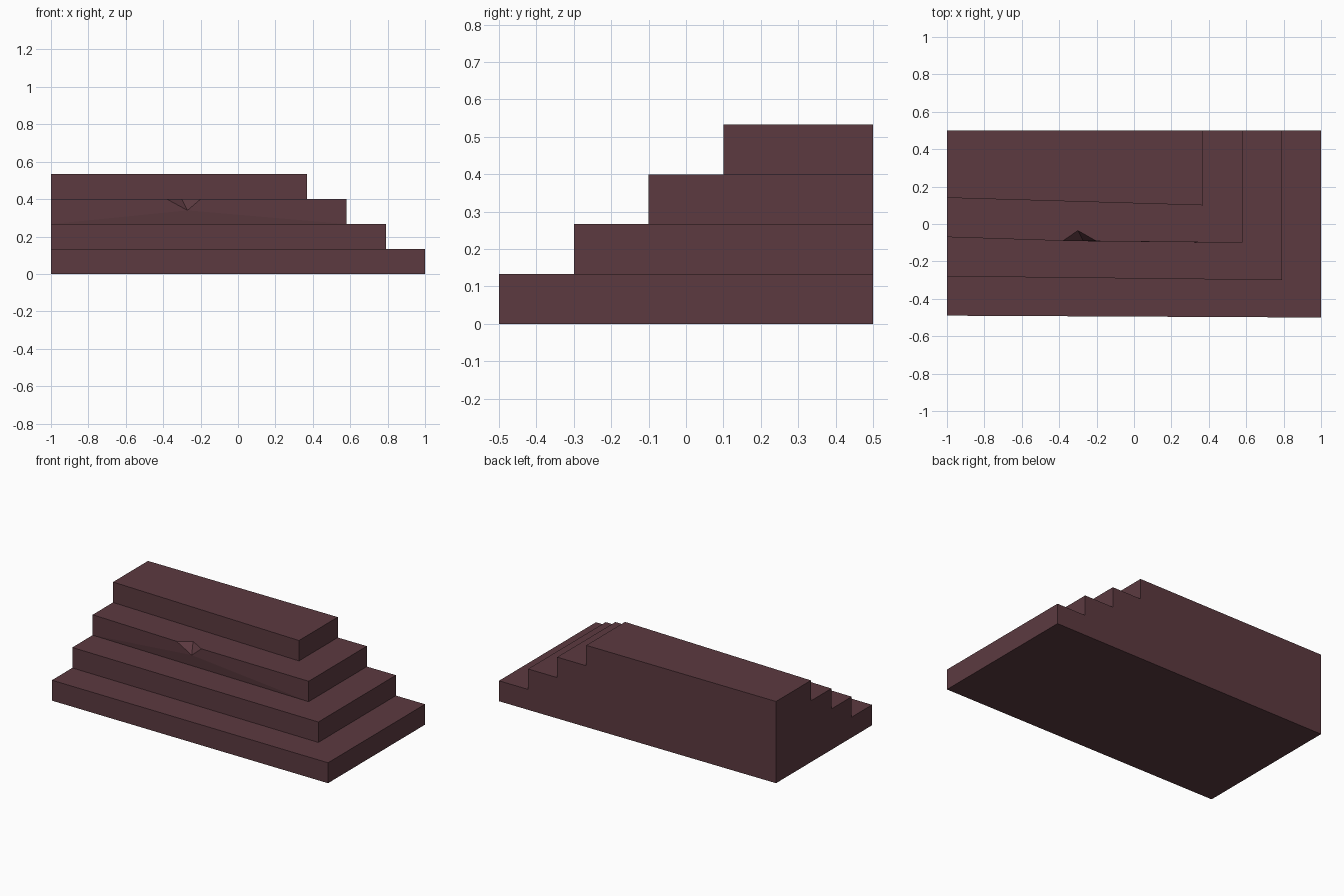
import bpy
import bmesh

cube = bpy.data.objects.get("Cube")
if cube:
    bpy.data.objects.remove(cube)

STONE = (0.107, 0.042, 0.051, 1)
TIERS = 4
RISE = 0.1333
BACK = 0.5

mat = bpy.data.materials.new("dark reddish stone")
mat.use_nodes = True
mat.diffuse_color = STONE
bsdf = mat.node_tree.nodes["Principled BSDF"]
bsdf.inputs["Base Color"].default_value = STONE
bsdf.inputs["Roughness"].default_value = 0.9

bm = bmesh.new()


def ring(i, z):
    """Outline of a tier: left front, right front, right back."""
    x = 1 - 0.21 * i
    points = [(-1, -0.49 + 0.21 * i), (x, -0.5 + 0.2 * i), (x, BACK)]
    return [bm.verts.new((px, py, z)) for px, py in points]


low = [ring(i, i * RISE) for i in range(TIERS)]
high = [ring(i, (i + 1) * RISE) for i in range(TIERS)]
back_low = bm.verts.new((-1, BACK, 0))
back_high = bm.verts.new((-1, BACK, TIERS * RISE))

# Chip broken out of the third tier's front edge
chip_z = 3 * RISE
chip_left = bm.verts.new((-0.38, -0.09, chip_z))
chip_right = bm.verts.new((-0.20, -0.092, chip_z))
chip_back = bm.verts.new((-0.30, -0.035, chip_z))
chip_tip = bm.verts.new((-0.27, -0.092, 0.34))

# Risers and treads
for i in range(TIERS):
    l0, c0, r0 = low[i]
    l1, c1, r1 = high[i]
    chipped = i == 2
    if chipped:
        bm.faces.new((l0, c0, chip_tip))
        bm.faces.new((l0, chip_tip, chip_left, l1))
        bm.faces.new((c0, c1, chip_right, chip_tip))
        bm.faces.new((chip_left, chip_tip, chip_back))
        bm.faces.new((chip_tip, chip_right, chip_back))
    else:
        bm.faces.new((l0, c0, c1, l1))
    bm.faces.new((c0, r0, r1, c1))
    if i < TIERS - 1:
        l2, c2, r2 = low[i + 1]
        edge = [l1, chip_left, chip_back, chip_right, c1] if chipped else [l1, c1]
        bm.faces.new(edge + [c2, l2])
        bm.faces.new((c1, r1, r2, c2))

# Top, base, and the flat stepped left end and back
bm.faces.new(high[-1] + [back_high])
bm.faces.new(low[0] + [back_low])
for k in (0, 2):
    profile = [v for lo, hi in zip(low, high) for v in (lo[k], hi[k])]
    bm.faces.new(profile + [back_high, back_low])

bmesh.ops.recalc_face_normals(bm, faces=bm.faces[:])
mesh = bpy.data.meshes.new("corner_steps")
bm.to_mesh(mesh)
bm.free()
mesh.materials.append(mat)
steps = bpy.data.objects.new("corner_steps", mesh)
bpy.context.collection.objects.link(steps)
